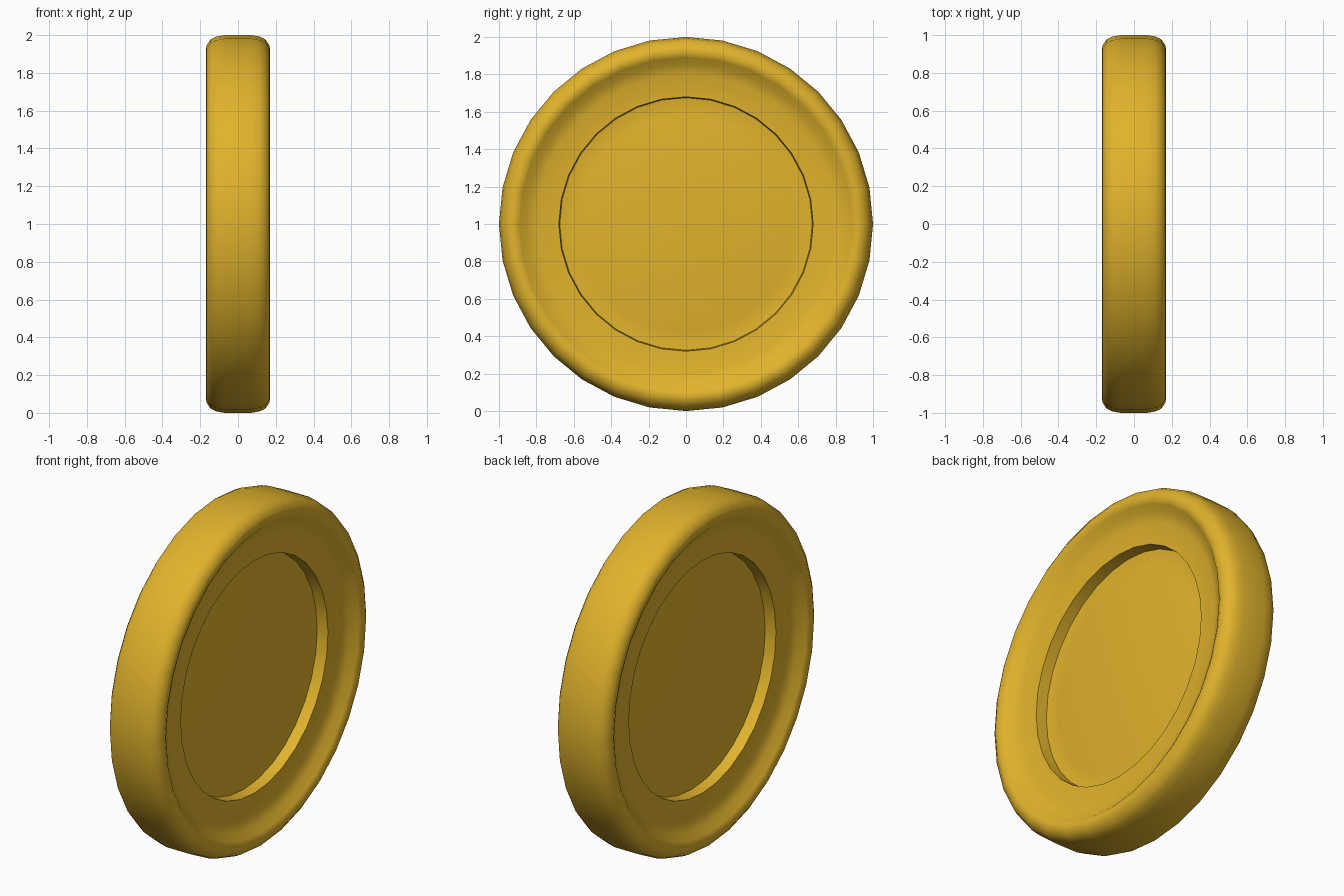
import bpy, bmesh, math

if "Cube" in bpy.data.objects:
    bpy.data.objects.remove(bpy.data.objects["Cube"])

SIDES = 32

# Half profile (x, radius) from the face centre out to the edge band
half = [(0.047, 0.0), (0.047, 0.52), (0.038, 0.58), (0.036, 0.64), (0.04, 0.675),
        (0.106, 0.68), (0.112, 0.80), (0.128, 0.855), (0.158, 0.89), (0.17, 0.915),
        (0.167, 0.945), (0.145, 0.977), (0.115, 0.992), (0.07, 1.0)]
profile = half + [(-x, r) for x, r in reversed(half)]

# Lathe the profile around the x axis
bm = bmesh.new()
rings = []
for x, r in profile:
    if r == 0:
        rings.append([bm.verts.new((x, 0, 1))])
    else:
        rings.append([bm.verts.new((x, r * math.sin(a), 1 + r * math.cos(a)))
                      for a in (2 * math.pi * i / SIDES for i in range(SIDES))])
for a, b in zip(rings, rings[1:]):
    for i in range(SIDES):
        j = (i + 1) % SIDES
        if len(a) == 1:
            bm.faces.new((a[0], b[i], b[j]))
        elif len(b) == 1:
            bm.faces.new((a[i], b[0], a[j]))
        else:
            bm.faces.new((a[i], b[i], b[j], a[j]))
bmesh.ops.recalc_face_normals(bm, faces=bm.faces)
mesh = bpy.data.meshes.new("coin")
bm.to_mesh(mesh)
bm.free()

coin = bpy.data.objects.new("coin", mesh)
bpy.context.collection.objects.link(coin)

# Gold colour
gold = bpy.data.materials.new("gold")
gold.diffuse_color = (0.75, 0.45, 0.025, 1)
gold.use_nodes = True
gold.node_tree.nodes["Principled BSDF"].inputs["Base Color"].default_value = gold.diffuse_color
mesh.materials.append(gold)

# Smooth shading with crisp recess edges
bpy.context.view_layer.objects.active = coin
coin.select_set(True)
bpy.ops.object.shade_smooth_by_angle(angle=math.radians(48))
